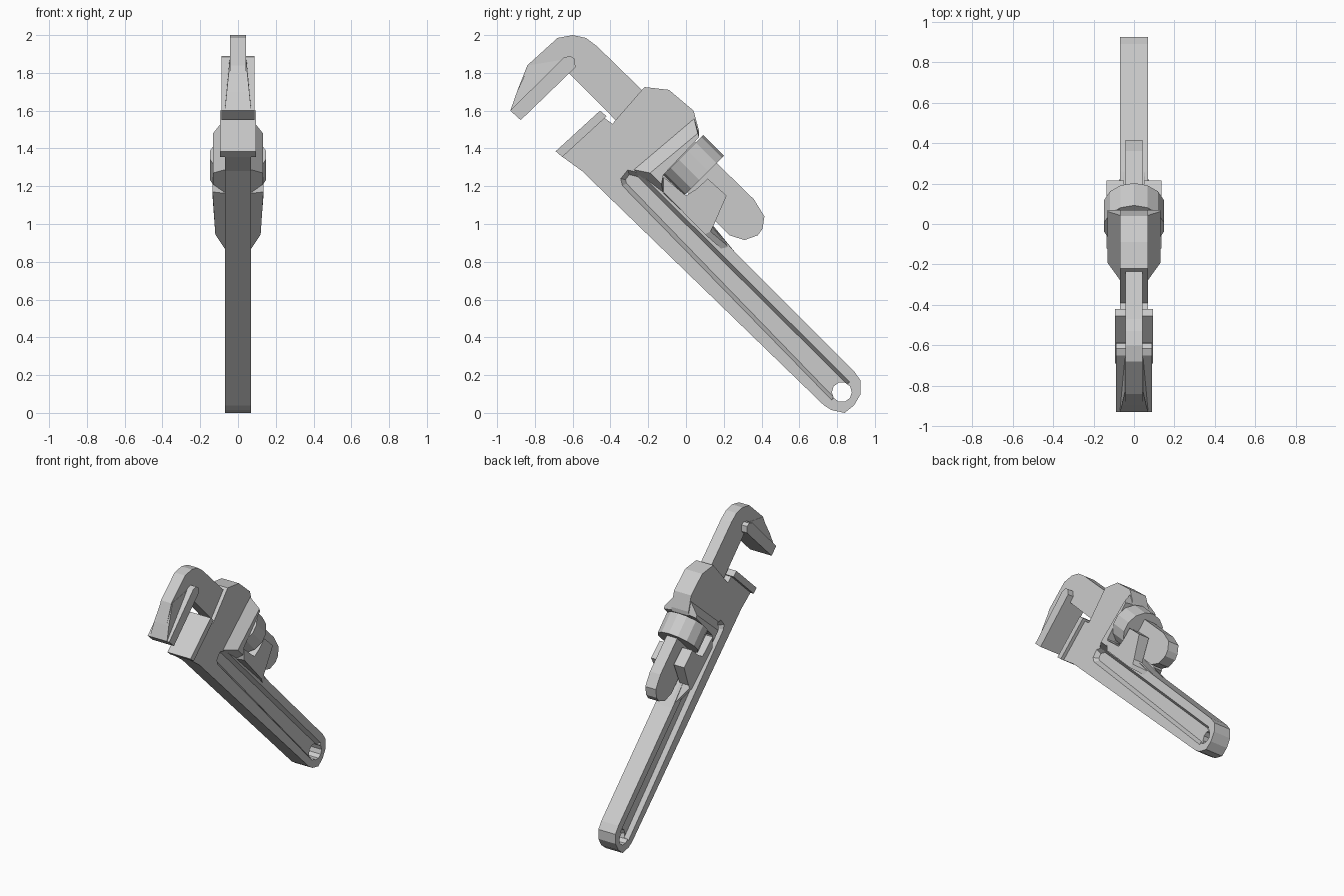
import bpy, bmesh, math


def loft(name, a, xa, b=None, xb=None, mirror=False):
    """Solid between outline a at x=xa and outline b at x=xb (points are y, z and optional x)."""
    b = b or a
    xb = -xa if xb is None else xb
    bm = bmesh.new()
    ra = [bm.verts.new((p[2] if len(p) > 2 else xa, p[0], p[1])) for p in a]
    rb = [bm.verts.new((p[2] if len(p) > 2 else xb, p[0], p[1])) for p in b]
    bm.faces.new(ra)
    bm.faces.new(rb[::-1])
    n = len(a)
    for i in range(n):
        j = (i + 1) % n
        bm.faces.new((ra[i], rb[i], rb[j], ra[j]))
    bmesh.ops.recalc_face_normals(bm, faces=bm.faces)
    me = bpy.data.meshes.new(name)
    bm.to_mesh(me)
    bm.free()
    ob = bpy.data.objects.new(name, me)
    bpy.context.collection.objects.link(ob)
    if mirror:
        m = ob.modifiers.new("mirror", 'MIRROR')
        m.use_mirror_merge = False
    return ob


def cut(target, cutter):
    cutter.hide_render = True
    cutter.hide_set(True)
    m = target.modifiers.new("cut", 'BOOLEAN')
    m.operation = 'DIFFERENCE'
    m.solver = 'EXACT'
    m.object = cutter


# Handle and jaw housing in one outline
body = loft("handle_body", [
    (-.66, 1.36), (-.55, 1.28), (.73, .04), (.77, .015), (.84, 0), (.89, .04),
    (.925, .10), (.925, .17), (.89, .22), (.26, .85), (.145, .98), (.02, 1.13),
    (-.12, 1.26), (.07, 1.46), (.07, 1.49), (.04, 1.60), (-.09, 1.71),
    (-.22, 1.725), (-.39, 1.53), (-.43, 1.56)], .07)

# Long recess on each side of the handle, with sloped walls
rim = [(-.35, 1.24), (-.31, 1.29), (-.245, 1.275), (.87, .165), (.82, .11), (.77, .065), (-.34, 1.20)]
floor = [(-.32, 1.235), (-.30, 1.262), (-.255, 1.25), (.85, .155), (.815, .12), (.78, .085), (-.315, 1.215)]
for side, label in ((1, "right"), (-1, "left")):
    cut(body, loft("recess_cutter_" + label, rim, side * .075, floor, side * .04))

# Hanging hole
hole = [(.825 + .053 * math.cos(i * math.pi / 5), .11 + .053 * math.sin(i * math.pi / 5)) for i in range(10)]
cut(body, loft("hole_cutter", hole, .2))

# Housing flares beside the nut
loft("housing_flare",
     [(.04, 1.57), (.07, 1.47), (-.12, 1.26), (-.12, 1.16), (-.29, 1.29)], .06,
     [(.062, 1.48), (.07, 1.46), (-.12, 1.26), (-.13, 1.21), (-.19, 1.27)], .132, True)

# Fork lugs under the nut
loft("fork_lug",
     [(-.12, 1.25), (0, 1.15), (.055, 1.185), (.115, 1.24), (.215, 1.15), (.145, .99),
      (.26, .85), (.22, .84), (-.12, 1.16)], .05,
     [(-.12, 1.25), (0, 1.15), (.055, 1.185), (.115, 1.24), (.215, 1.15), (.145, .99, .122),
      (.13, .96, .12), (.10, .945, .12), (-.12, 1.17)], .135, True)

# Fixed jaw plate
loft("fixed_jaw_plate", [(-.455, 1.60), (-.42, 1.57), (-.655, 1.355), (-.69, 1.385)], .095)

# Sliding hook jaw and shank
loft("hook_jaw", [
    (-.60, 2.0), (-.68, 1.985), (-.84, 1.84), (-.895, 1.70), (-.93, 1.60), (-.875, 1.55),
    (-.62, 1.80), (.23, .94), (.31, .915), (.38, .94), (.405, .975), (.415, 1.04), (.36, 1.13),
    (-.47, 1.94), (-.53, 1.985)], .043)
loft("hook_tip_cheek",
     [(-.65, 1.87), (-.83, 1.84), (-.895, 1.70), (-.93, 1.60), (-.89, 1.58)], .03,
     [(-.65, 1.87, .045), (-.83, 1.84, .045), (-.895, 1.70, .06), (-.93, 1.60, .07),
      (-.89, 1.58, .07)], .06, True)
loft("hook_jaw_insert", [
    (-.59, 1.875), (-.585, 1.83), (-.875, 1.55), (-.93, 1.60), (-.65, 1.88), (-.615, 1.89)], .088)

# Adjusting nut around the shank
bpy.ops.mesh.primitive_cylinder_add(vertices=14, radius=.151, depth=.156,
                                    location=(0, .04, 1.31), rotation=(math.radians(45), 0, 0))
bpy.context.object.name = "adjusting_nut"
